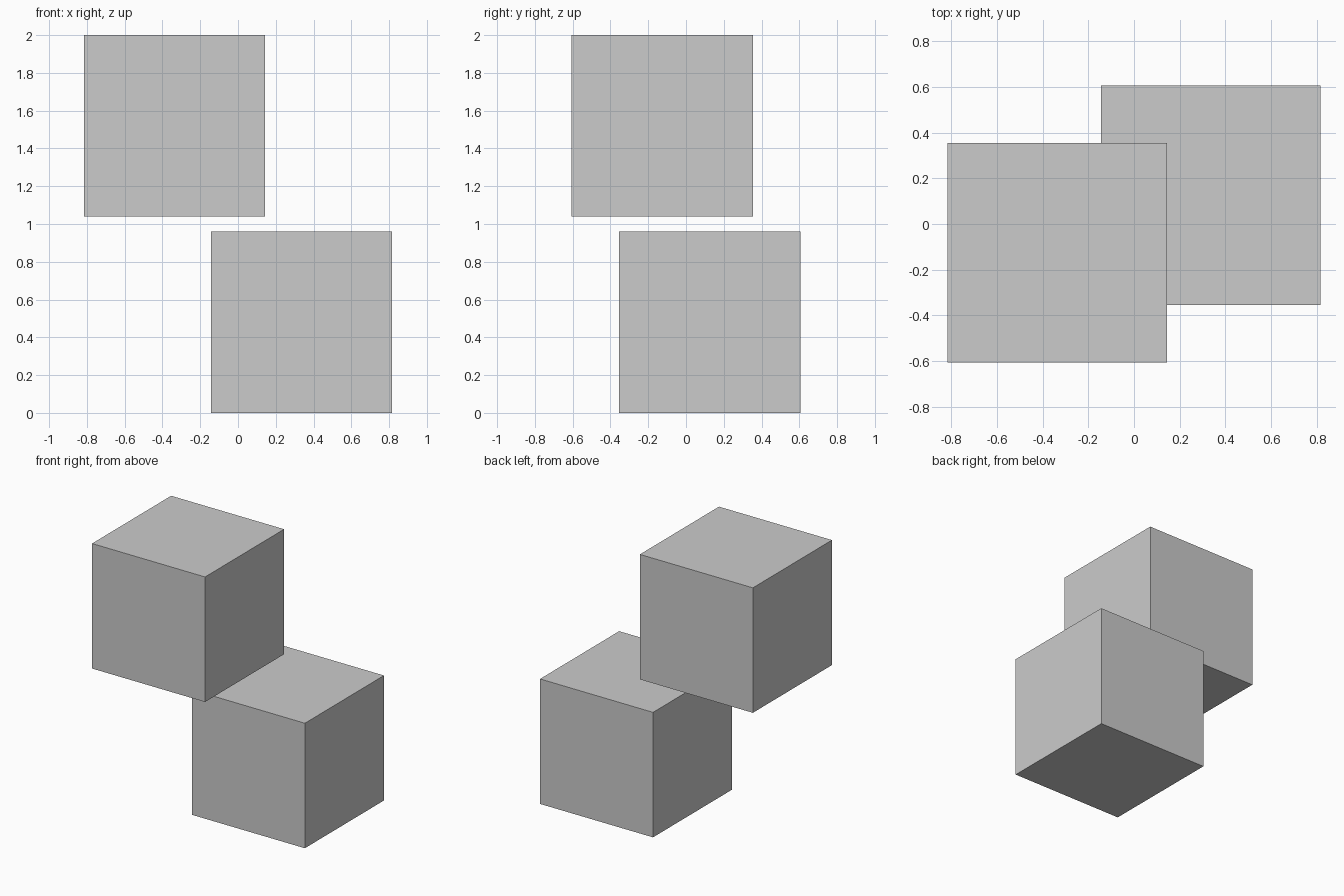
import bpy

if "Cube" in bpy.data.objects:
    bpy.data.objects.remove(bpy.data.objects["Cube"])

SIZE = 0.96


def cube(name, x, y, z):
    bpy.ops.mesh.primitive_cube_add(size=SIZE, location=(x, y, z))
    bpy.context.object.name = name


# Two equal cubes, placed symmetrically about the model's centre
cube("lower_cube", 0.336, 0.126, SIZE / 2)
cube("upper_cube", -0.336, -0.126, 2 - SIZE / 2)
